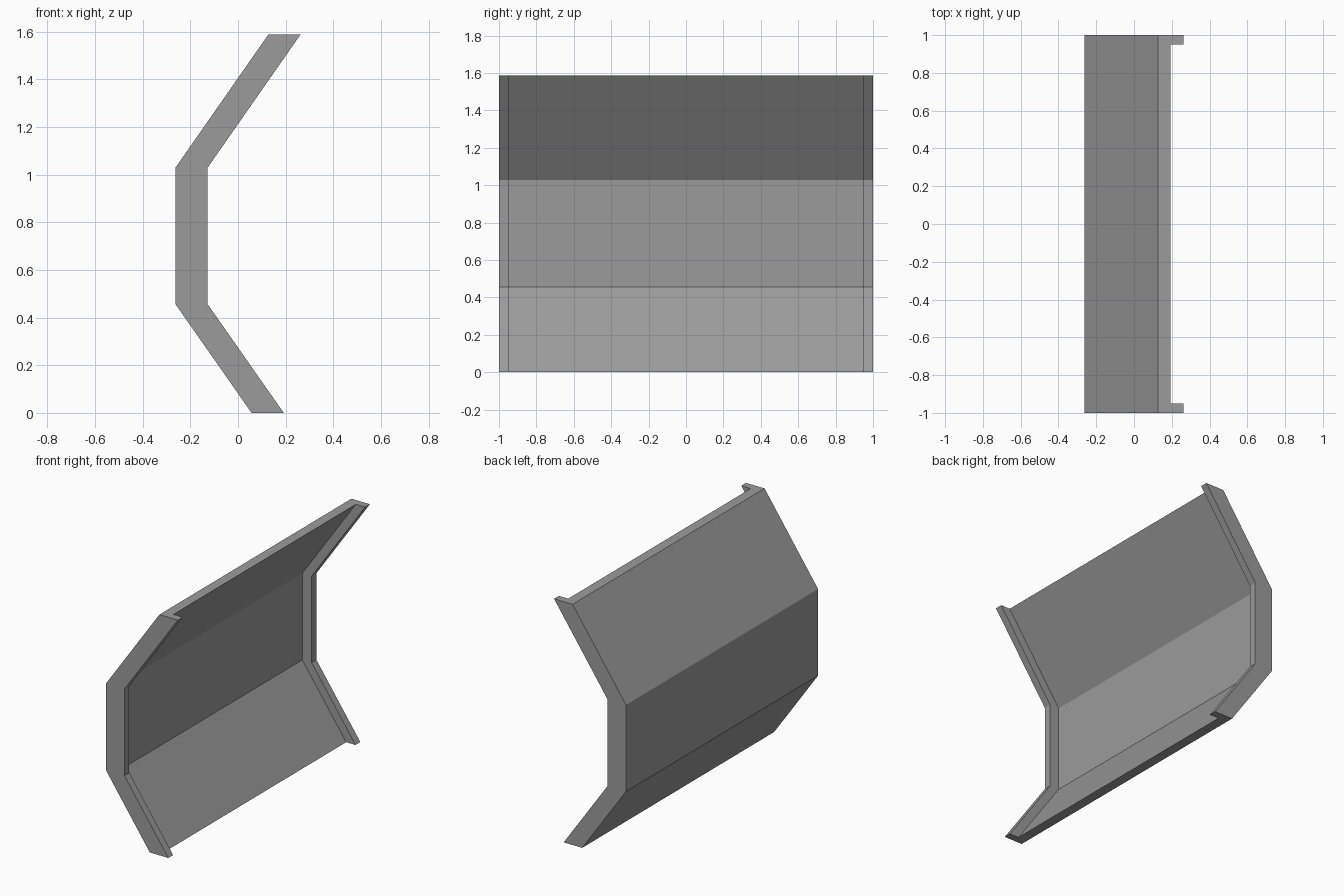
import bpy
import bmesh

cube = bpy.data.objects.get("Cube")
if cube:
    bpy.data.objects.remove(cube, do_unlink=True)

# One grey material
grey = bpy.data.materials.new("plain_grey")
grey.use_nodes = True
colour = (0.33, 0.33, 0.33, 1)
grey.diffuse_color = colour
grey.node_tree.nodes["Principled BSDF"].inputs["Base Color"].default_value = colour

# Plan section: a thin wall with a deeper rib at each end
WALL, RIB, END, INNER = 0.067, 0.135, 1.0, 0.95
half = [(0, -END), (RIB, -END), (RIB, -INNER), (WALL, -INNER)]
section = half + [(x, -y) for x, y in reversed(half)]

# Outer bent line of the panel, from bottom to top (x, z)
bends = [(0.057, 0), (-0.263, 0.457), (-0.263, 1.028), (0.127, 1.587)]

# Sweep the section up the bent line
bm = bmesh.new()
rings = [[bm.verts.new((bx + x, y, z)) for x, y in section] for bx, z in bends]
for low, high in zip(rings, rings[1:]):
    for i in range(len(section)):
        j = (i + 1) % len(section)
        bm.faces.new((low[i], low[j], high[j], high[i]))
bm.faces.new(list(reversed(rings[0])))
bm.faces.new(rings[-1])
bmesh.ops.recalc_face_normals(bm, faces=bm.faces)

mesh = bpy.data.meshes.new("bent_wall_panel")
bm.to_mesh(mesh)
bm.free()
mesh.materials.append(grey)
panel = bpy.data.objects.new("bent_wall_panel", mesh)
bpy.context.collection.objects.link(panel)
